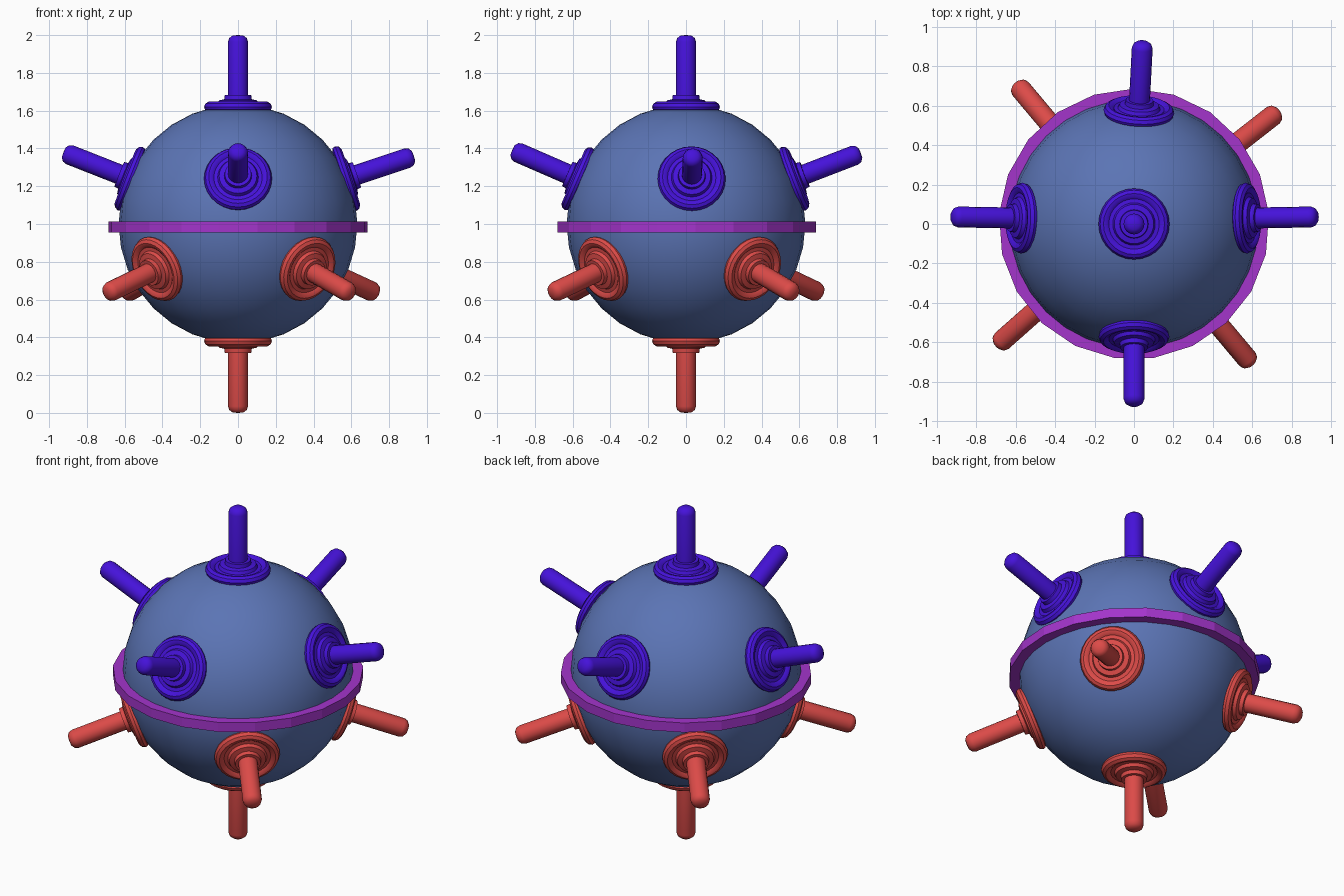
import bpy, bmesh
from math import radians, cos, sin, pi
from mathutils import Vector, Matrix

if "Cube" in bpy.data.objects:
    bpy.data.objects.remove(bpy.data.objects["Cube"])

CENTRE = Vector((0, 0, 1))


def material(name, rgb):
    m = bpy.data.materials.new(name)
    m.diffuse_color = (*rgb, 1)
    m.use_nodes = True
    m.node_tree.nodes["Principled BSDF"].inputs["Base Color"].default_value = m.diffuse_color
    return m


BODY = material("steel_blue", (0.105, 0.175, 0.46))
BAND = material("purple", (0.37, 0.035, 0.60))
UPPER = material("violet_blue", (0.06, 0.006, 0.70))
LOWER = material("coral_red", (0.72, 0.07, 0.065))


def finish(bm, name, mat, smooth=35):
    bmesh.ops.recalc_face_normals(bm, faces=bm.faces[:])
    mesh = bpy.data.meshes.new(name)
    bm.to_mesh(mesh)
    bm.free()
    mesh.materials.append(mat)
    ob = bpy.data.objects.new(name, mesh)
    bpy.context.collection.objects.link(ob)
    if smooth:
        bpy.ops.object.select_all(action='DESELECT')
        ob.select_set(True)
        bpy.context.view_layer.objects.active = ob
        bpy.ops.object.shade_smooth_by_angle(angle=radians(smooth))
    return ob


def lathe(name, profile, mat, steps, closed=False, smooth=35):
    """Spin an (r, z) profile about z."""
    bm = bmesh.new()
    vs = [bm.verts.new((r, 0, z)) for r, z in profile]
    edges = [bm.edges.new(p) for p in zip(vs, vs[1:])]
    if closed:
        edges.append(bm.edges.new((vs[-1], vs[0])))
    bmesh.ops.spin(bm, geom=vs + edges, cent=(0, 0, 0), axis=(0, 0, 1),
                   angle=2 * pi, steps=steps, use_duplicate=False)
    bmesh.ops.remove_doubles(bm, verts=bm.verts[:], dist=1e-4)
    return finish(bm, name, mat, smooth)


def direction(az, el):
    a, e = radians(az), radians(el)
    return Vector((cos(a) * cos(e), sin(a) * cos(e), sin(e)))


# Heights are distances from the body centre; 0.62 is the mounting surface
MOUNT = 0.62
FLANGE = [(0, .58), (.15, .595), (.175, .605), (.18, .62), (.172, .638),
          (.155, .648), (.14, .645), (.128, .635), (.108, .637), (.1, .655),
          (.073, .66), (.07, .682), (0, .683)]
ROD = [(0, .6), (.053, .6), (.053, .965), (.046, .985), (.028, .998), (0, 1.0)]


def spike(name, mat, az, el, axis_az=None, axis_el=None):
    axis = direction(az if axis_az is None else axis_az,
                     el if axis_el is None else axis_el)
    place = (Matrix.Translation(CENTRE + direction(az, el) * MOUNT)
             @ axis.to_track_quat('Z', 'Y').to_matrix().to_4x4()
             @ Matrix.Translation((0, 0, -MOUNT)))
    for part, profile, steps in (("flange", FLANGE, 28), ("rod", ROD, 16)):
        lathe(f"{name}_{part}", profile, mat, steps).matrix_world = place


# Spherical body
bm = bmesh.new()
bmesh.ops.create_uvsphere(bm, u_segments=32, v_segments=16, radius=0.632)
finish(bm, "body", BODY).location = CENTRE

# Flat-sided band around the middle
band = lathe("waist_band", [(.60, .955), (.687, .955), (.687, 1.012), (.60, 1.012)],
             BAND, 21, closed=True, smooth=0)
band.rotation_euler.z = radians(90)

# Upper spikes
spike("top_spike", UPPER, 0, 90)
spike("right_spike", UPPER, 3, 22.8, 1, 18.5)
spike("back_spike", UPPER, 87.5, 22.8, 87, 21)
spike("left_spike", UPPER, 177, 22.8, 179, 21.5)
spike("front_spike", UPPER, 270, 22.8, 270, 23.5)

# Lower spikes, between the upper ones
spike("bottom_spike", LOWER, 0, -90)
for name, az in (("back_right", 38), ("back_left", 130),
                 ("front_left", 221.5), ("front_right", 310)):
    spike(f"lower_{name}_spike", LOWER, az, -22.6, az, -20)
